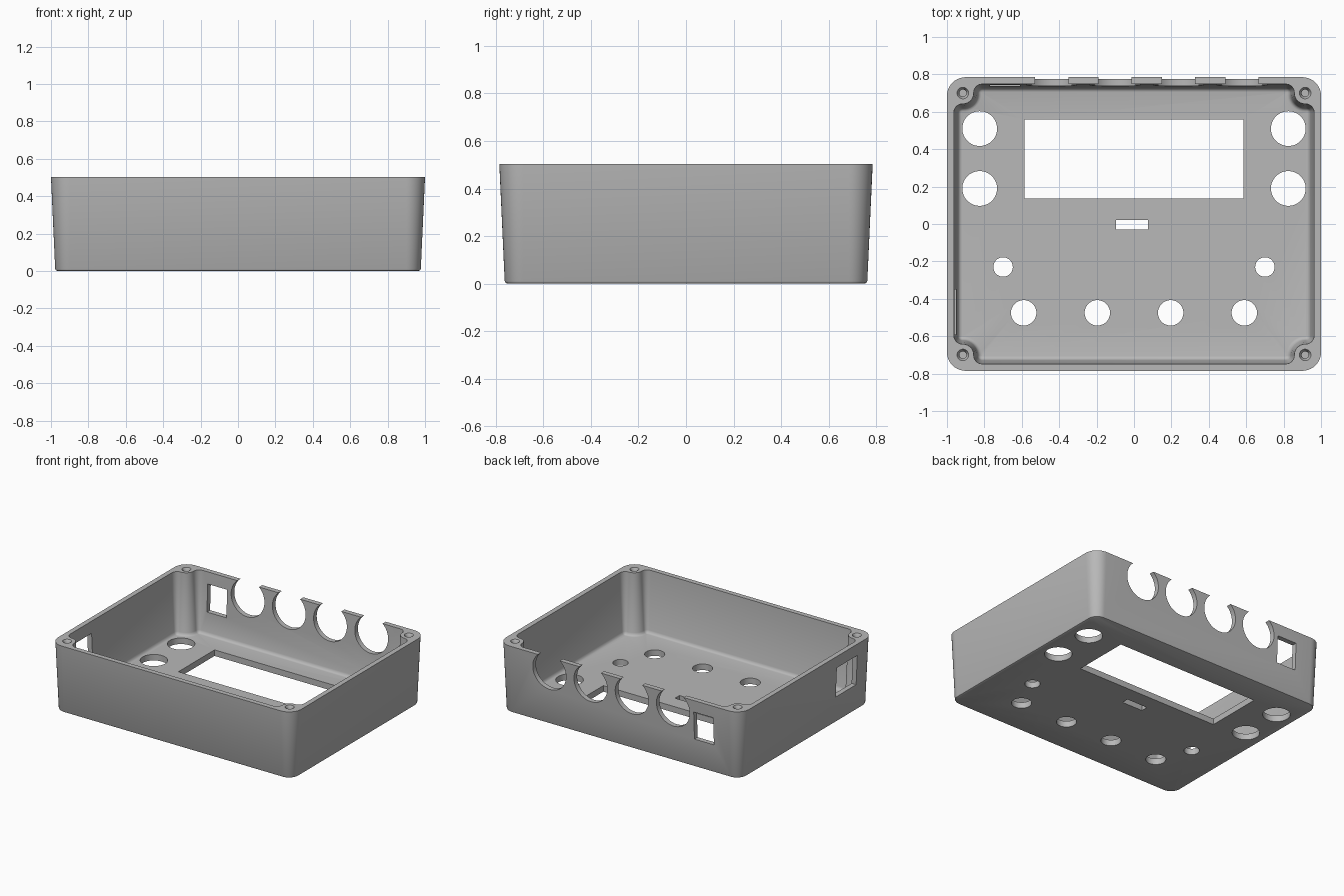
import bpy
import bmesh
from math import cos, sin, radians, pi

HEIGHT, FLOOR = 0.503, 0.045
BOSS_X, BOSS_Y, BOSS_R = 0.915, 0.70, 0.058

cube = bpy.data.objects.get("Cube")
if cube:
    bpy.data.objects.remove(cube, do_unlink=True)

plastic = bpy.data.materials.new("grey plastic")
plastic.use_nodes = True
GREY = (0.48, 0.48, 0.48, 1)
plastic.diffuse_color = GREY
plastic.node_tree.nodes["Principled BSDF"].inputs["Base Color"].default_value = GREY


def loft(name, rings):
    """Closed solid through rings that share a point count."""
    bm = bmesh.new()
    loops = [[bm.verts.new(p) for p in ring] for ring in rings]
    n = len(loops[0])
    for a, b in zip(loops, loops[1:]):
        for i in range(n):
            j = (i + 1) % n
            bm.faces.new((a[i], a[j], b[j], b[i]))
    bm.faces.new(loops[0][::-1])
    bm.faces.new(loops[-1])
    bmesh.ops.recalc_face_normals(bm, faces=bm.faces)
    mesh = bpy.data.meshes.new(name)
    bm.to_mesh(mesh)
    bm.free()
    mesh.materials.append(plastic)
    obj = bpy.data.objects.new(name, mesh)
    bpy.context.collection.objects.link(obj)
    return obj


def arc(cx, cy, r, start, end, steps=10):
    angles = [radians(start + (end - start) * i / steps) for i in range(steps + 1)]
    return [(cx + r * cos(a), cy + r * sin(a)) for a in angles]


def all_quadrants(quarter):
    """Mirror a first-quadrant outline into a full loop."""
    half = quarter + [(-x, y) for x, y in reversed(quarter)]
    return half + [(-x, -y) for x, y in half]


def outer_ring(z, inset):
    r = 0.1 - inset
    return [(x, y, z) for x, y in all_quadrants(arc(0.9, 0.685, r, 0, 90))]


def cavity_ring(z, inset):
    """Inner wall outline that bulges around the corner screw bosses."""
    f, wall_x, wall_y = 0.045, 0.963, 0.748
    r = BOSS_R + inset
    quarter = arc(wall_x - f, BOSS_Y - BOSS_R - f, f - inset, 0, 90, 6)
    quarter += arc(BOSS_X, BOSS_Y, r, 270, 180)
    quarter += arc(BOSS_X - BOSS_R - f, wall_y - f, f - inset, 0, 90, 6)
    return [(x, y, z) for x, y in all_quadrants(quarter)]


def circle(cx, cy, r, n=48):
    return [(cx + r * cos(2 * pi * i / n), cy + r * sin(2 * pi * i / n)) for i in range(n)]


def rect(x0, x1, y0, y1):
    return [(x0, y0), (x1, y0), (x1, y1), (x0, y1)]


def cutter(outline, lo, hi, axis="z"):
    place = {"x": lambda a, b, d: (d, a, b),
             "y": lambda a, b, d: (a, d, b),
             "z": lambda a, b, d: (a, b, d)}[axis]
    return loft("cutter", [[place(a, b, d) for a, b in outline] for d in (lo, hi)])


# Drafted outer body with a softened bottom edge
case = loft("enclosure_shell", [outer_ring(z, d) for z, d in
            ((0, 0.034), (0.0035, 0.0265), (0.012, 0.0225), (HEIGHT, 0))])

# Cavity with a filleted floor edge
cavity = [(FLOOR, 0.042), (FLOOR + 0.002, 0.034), (FLOOR + 0.008, 0.026),
          (FLOOR + 0.022, 0.02), (HEIGHT, 0), (HEIGHT + 0.1, 0)]
cutters = [loft("cutter", [cavity_ring(z, d) for z, d in cavity])]

# Floor openings: display window, slot and round control holes
flat = [rect(-0.585, 0.585, 0.135, 0.56), rect(-0.095, 0.075, -0.03, 0.022)]
for side in (-1, 1):
    for x, y, r in ((0.825, 0.51, 0.093), (0.825, 0.19, 0.093), (0.70, -0.23, 0.052),
                    (0.59, -0.475, 0.068), (0.196, -0.475, 0.068)):
        flat.append(circle(side * x, y, r))
cutters += [cutter(o, -0.1, 0.1) for o in flat]

# Back wall: four open-topped round notches and a socket opening
for i in range(4):
    cutters.append(cutter(circle(-0.44 + 0.339 * i, HEIGHT - 0.104, 0.137), 0.65, 0.9, "y"))
cutters.append(cutter(rect(-0.77, -0.61, 0.21, 0.415), 0.65, 0.9, "y"))

# Side wall opening
cutters.append(cutter(rect(-0.59, -0.35, 0.195, 0.415), -1.1, -0.87, "x"))

# Countersunk blind screw holes in the corner bosses
for sx in (-1, 1):
    for sy in (-1, 1):
        profile = ((0.2, 0.019), (HEIGHT - 0.02, 0.019), (HEIGHT, 0.031), (HEIGHT + 0.02, 0.043))
        cutters.append(loft("cutter", [
            [(x, y, z) for x, y in circle(sx * BOSS_X, sy * BOSS_Y, r, 24)] for z, r in profile]))

# Cut everything and bake the result
bpy.ops.object.select_all(action="DESELECT")
bpy.context.view_layer.objects.active = case
case.select_set(True)
for c in cutters:
    c.hide_render = True
    mod = case.modifiers.new("cut", "BOOLEAN")
    mod.operation, mod.solver, mod.object = "DIFFERENCE", "EXACT", c
    bpy.ops.object.modifier_apply(modifier=mod.name)
    bpy.data.objects.remove(c, do_unlink=True)
bpy.ops.object.shade_smooth_by_angle(angle=radians(32))
